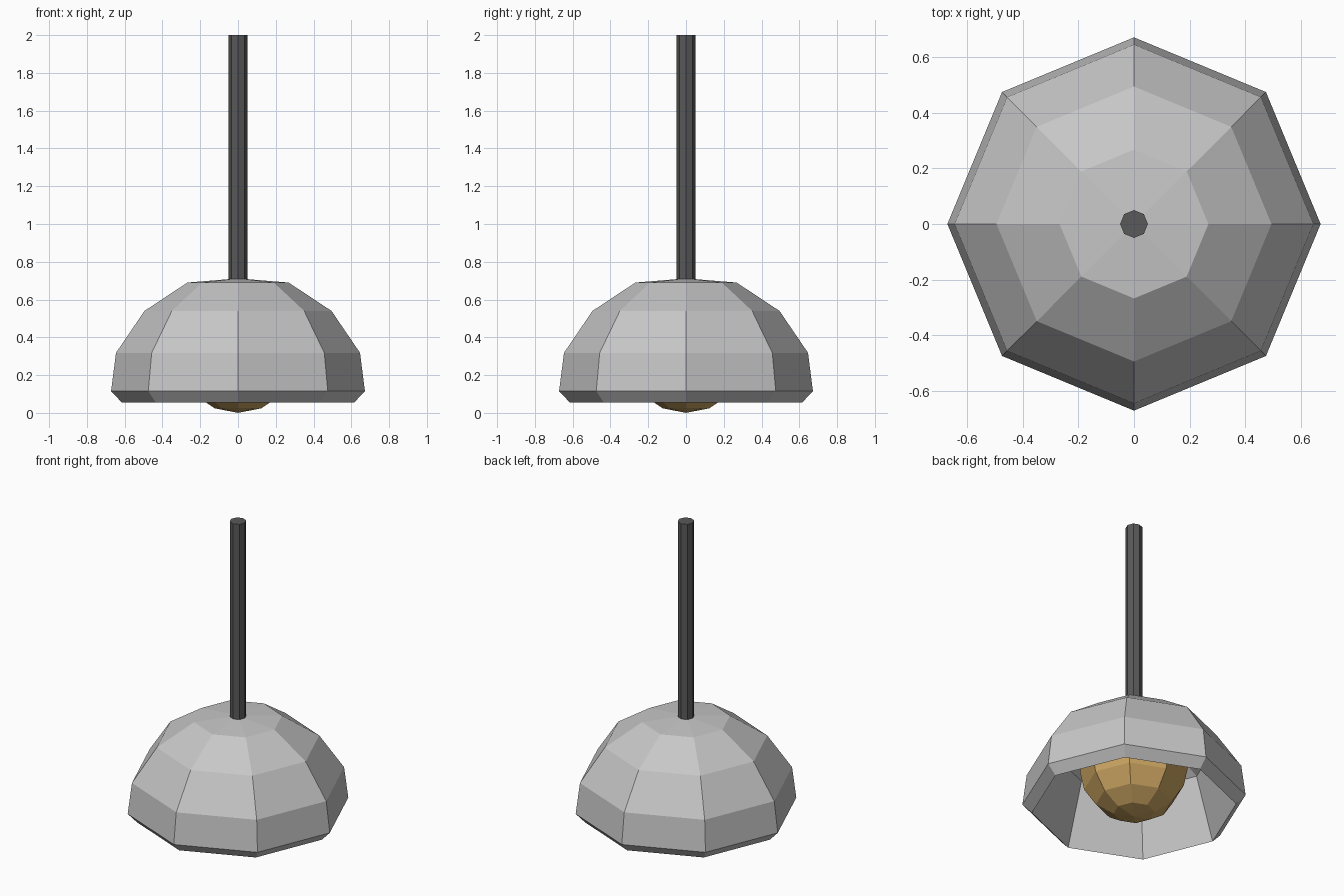
import bpy, bmesh
from math import cos, sin, pi

if "Cube" in bpy.data.objects:
    bpy.data.objects.remove(bpy.data.objects["Cube"])

SIDES = 8


def material(name, rgb):
    m = bpy.data.materials.new(name)
    m.diffuse_color = (*rgb, 1.0)
    m.use_nodes = True
    m.node_tree.nodes["Principled BSDF"].inputs["Base Color"].default_value = m.diffuse_color
    return m


def lathe(name, profile, mat):
    """Revolve (radius, z) points, ordered top to bottom outside, into flat facets."""
    bm = bmesh.new()
    rings = []
    for r, z in profile:
        if r == 0:
            rings.append([bm.verts.new((0, 0, z))] * SIDES)
        else:
            rings.append([bm.verts.new((r * cos(2 * pi * i / SIDES),
                                        r * sin(2 * pi * i / SIDES), z))
                          for i in range(SIDES)])
    for a, b in zip(rings, rings[1:]):
        for i in range(SIDES):
            j = (i + 1) % SIDES
            corners = list(dict.fromkeys((a[i], b[i], b[j], a[j])))
            bm.faces.new(corners)
    bmesh.ops.recalc_face_normals(bm, faces=bm.faces)
    mesh = bpy.data.meshes.new(name)
    bm.to_mesh(mesh)
    bm.free()
    mesh.materials.append(mat)
    obj = bpy.data.objects.new(name, mesh)
    bpy.context.collection.objects.link(obj)
    return obj


light_grey = material("light_grey", (0.57, 0.57, 0.57))
dark_grey = material("dark_grey", (0.10, 0.10, 0.10))
warm_gold = material("warm_gold", (0.59, 0.37, 0.12))

# Domed shade: outer skin, slanted rim, then hollow inside
lathe("shade", [(0, 0.712), (0.268, 0.69), (0.495, 0.54), (0.646, 0.318),
                (0.672, 0.115), (0.615, 0.055),
                (0.49, 0.46), (0.25, 0.62), (0, 0.64)], light_grey)

# Hanging rod
lathe("rod", [(0, 2.0), (0.05, 2.0), (0.05, 0.67), (0, 0.67)], dark_grey)

# Globe bulb, just peeking below the rim
R = 0.325
bulb = [(R * sin(pi * k / 8) if 0 < k < 8 else 0, R + R * cos(pi * k / 8))
        for k in range(9)]
lathe("bulb", bulb, warm_gold)
